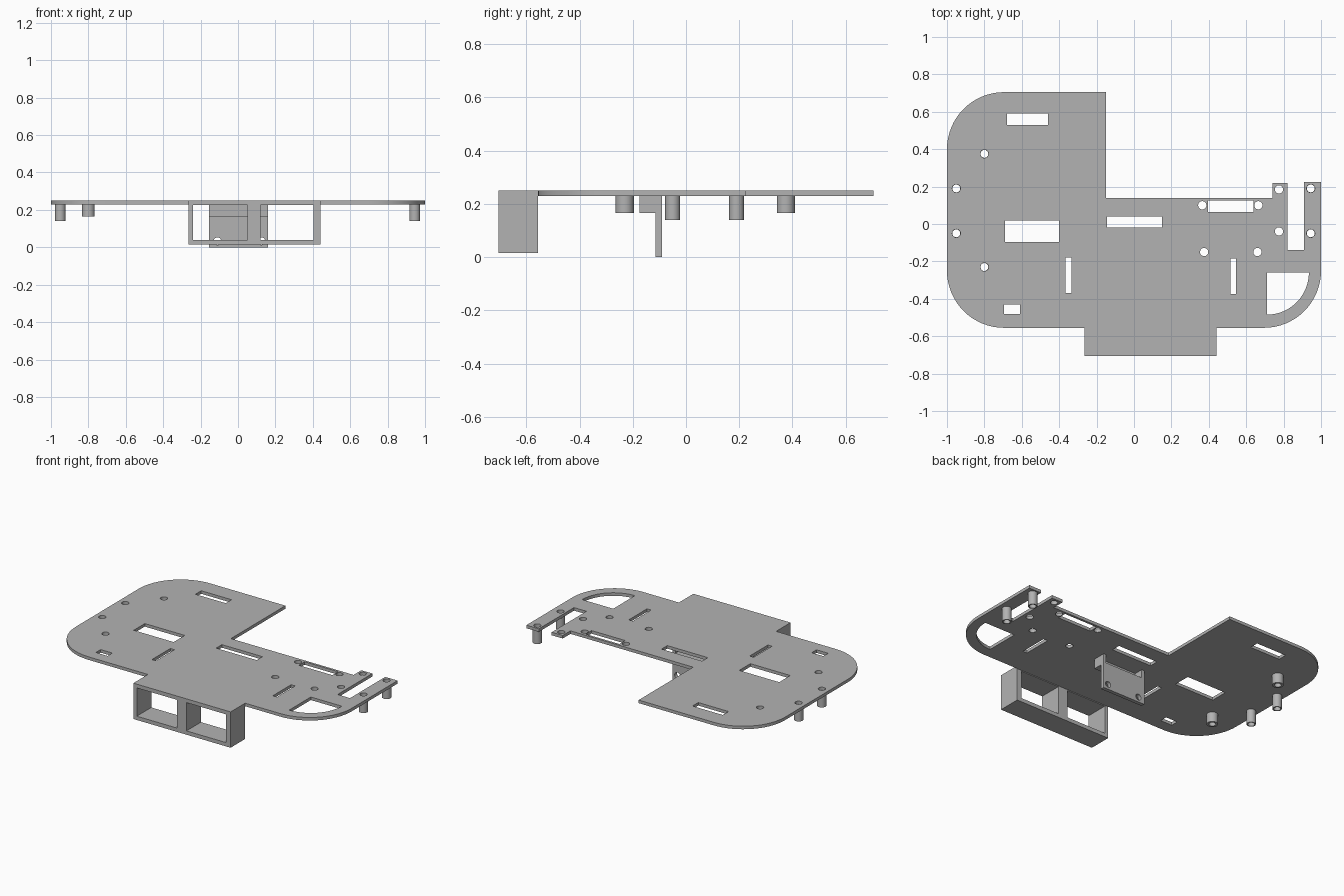
import bpy, bmesh
from math import cos, sin, pi, radians
from mathutils import Matrix

cube = bpy.data.objects.get("Cube")
if cube:
    bpy.data.objects.remove(cube)

# One matte grey for everything
grey = bpy.data.materials.new("matte grey")
grey.use_nodes = True
grey.diffuse_color = (0.45, 0.45, 0.45, 1)
grey.node_tree.nodes["Principled BSDF"].inputs["Base Color"].default_value = (0.45, 0.45, 0.45, 1)


def rect(x0, x1, y0, y1):
    return [(x0, y0), (x1, y0), (x1, y1), (x0, y1)]


def arc(cx, cy, r, a0, a1, n=16):
    angles = [radians(a0 + (a1 - a0) * i / n) for i in range(n + 1)]
    return [(cx + r * cos(a), cy + r * sin(a)) for a in angles]


def circle(x, y, r, n=32):
    return arc(x, y, r, 0, 360, n)[:-1]


def extruded(name, loops, lo, hi, upright=False):
    """Fill nested loops and extrude lo..hi along z, or along y if upright."""
    curve = bpy.data.curves.new(name, "CURVE")
    curve.dimensions = "2D"
    curve.fill_mode = "BOTH"
    curve.extrude = (hi - lo) / 2
    for loop in loops:
        spline = curve.splines.new("POLY")
        spline.points.add(len(loop) - 1)
        for point, (x, y) in zip(spline.points, loop):
            point.co = (x, y, 0, 1)
        spline.use_cyclic_u = True
    temp = bpy.data.objects.new(name + "_profile", curve)
    bpy.context.collection.objects.link(temp)
    bpy.context.view_layer.update()
    evaluated = temp.evaluated_get(bpy.context.evaluated_depsgraph_get())
    mesh = bpy.data.meshes.new_from_object(evaluated)
    bpy.data.objects.remove(temp)

    bm = bmesh.new()
    bm.from_mesh(mesh)
    bmesh.ops.remove_doubles(bm, verts=bm.verts, dist=1e-5)
    mid = (lo + hi) / 2
    if upright:
        move = Matrix.Translation((0, mid, 0)) @ Matrix.Rotation(pi / 2, 4, "X")
    else:
        move = Matrix.Translation((0, 0, mid))
    bmesh.ops.transform(bm, matrix=move, verts=bm.verts)
    bmesh.ops.recalc_face_normals(bm, faces=bm.faces)
    bm.to_mesh(mesh)
    bm.free()
    mesh.materials.clear()
    mesh.materials.append(grey)
    obj = bpy.data.objects.new(name, mesh)
    bpy.context.collection.objects.link(obj)
    bpy.ops.object.select_all(action="DESELECT")
    obj.select_set(True)
    bpy.context.view_layer.objects.active = obj
    bpy.ops.object.shade_smooth_by_angle(angle=radians(30))
    return obj


BOTTOM, TOP = 0.23, 0.25

# Base plate outline with rounded corners and the forked side arm
R = 0.305
outline = (arc(-1 + R, 0.705 - R, R, 180, 90)
           + [(-0.15, 0.705), (-0.15, 0.14), (0.74, 0.14), (0.74, 0.22), (0.82, 0.22),
              (0.82, -0.14), (0.91, -0.14), (0.91, 0.225), (1, 0.225)]
           + arc(1 - R, -0.555 + R, R, 0, -90)
           + arc(-1 + R, -0.555 + R, R, 270, 180))

# Slots, the quarter-round window and the screw holes
slots = [rect(-0.68, -0.46, 0.53, 0.59), rect(-0.69, -0.40, -0.095, 0.02),
         rect(-0.145, 0.15, -0.02, 0.04), rect(-0.365, -0.335, -0.37, -0.18),
         rect(0.515, 0.545, -0.375, -0.185), rect(-0.695, -0.61, -0.48, -0.43),
         rect(0.395, 0.64, 0.065, 0.125)]
window = [(0.71, -0.26)] + arc(0.71, -0.26, 0.225, 0, -90)
short_posts = [(-0.80, 0.375), (-0.80, -0.23)]
long_posts = [(x, y) for x in (-0.95, 0.945) for y in (0.19, -0.05)]
plain_holes = [(0.365, 0.10), (0.665, 0.10), (0.775, 0.185),
               (0.775, -0.04), (0.375, -0.15), (0.66, -0.15)]
holes = [circle(x, y, 0.022) for x, y in short_posts + long_posts + plain_holes]
extruded("base_plate", [outline, window] + slots + holes, BOTTOM, TOP)

# Hollow standoffs under the plate
for label, spots, radius, low in (("short", short_posts, 0.034, 0.165),
                                  ("long", long_posts, 0.028, 0.14)):
    for i, (x, y) in enumerate(spots):
        extruded(f"{label}_standoff_{i + 1}",
                 [circle(x, y, radius), circle(x, y, 0.021)], low, BOTTOM)

# Open double frame at the front
extruded("front_frame", [rect(-0.265, 0.44, 0.015, TOP), rect(-0.24, 0.05, 0.04, 0.225),
                         rect(0.12, 0.405, 0.04, 0.225)], -0.705, -0.555, upright=True)

# Hanging bracket: drilled plate, and a flange hollowed from behind
L, RIGHT, LEDGE = -0.155, 0.16, 0.165
extruded("bracket_plate", [rect(L, RIGHT, 0, LEDGE), circle(-0.11, 0.033, 0.02),
                           circle(0.125, 0.033, 0.02)], -0.115, -0.09, upright=True)
extruded("bracket_floor", [rect(L, RIGHT, -0.175, -0.09)], LEDGE, LEDGE + 0.01)
extruded("bracket_flange", [[(L, -0.175), (RIGHT, -0.175), (RIGHT, -0.09), (RIGHT - 0.02, -0.09),
                             (RIGHT - 0.02, -0.15), (L + 0.02, -0.15), (L + 0.02, -0.09),
                             (L, -0.09)]], LEDGE + 0.01, BOTTOM)
